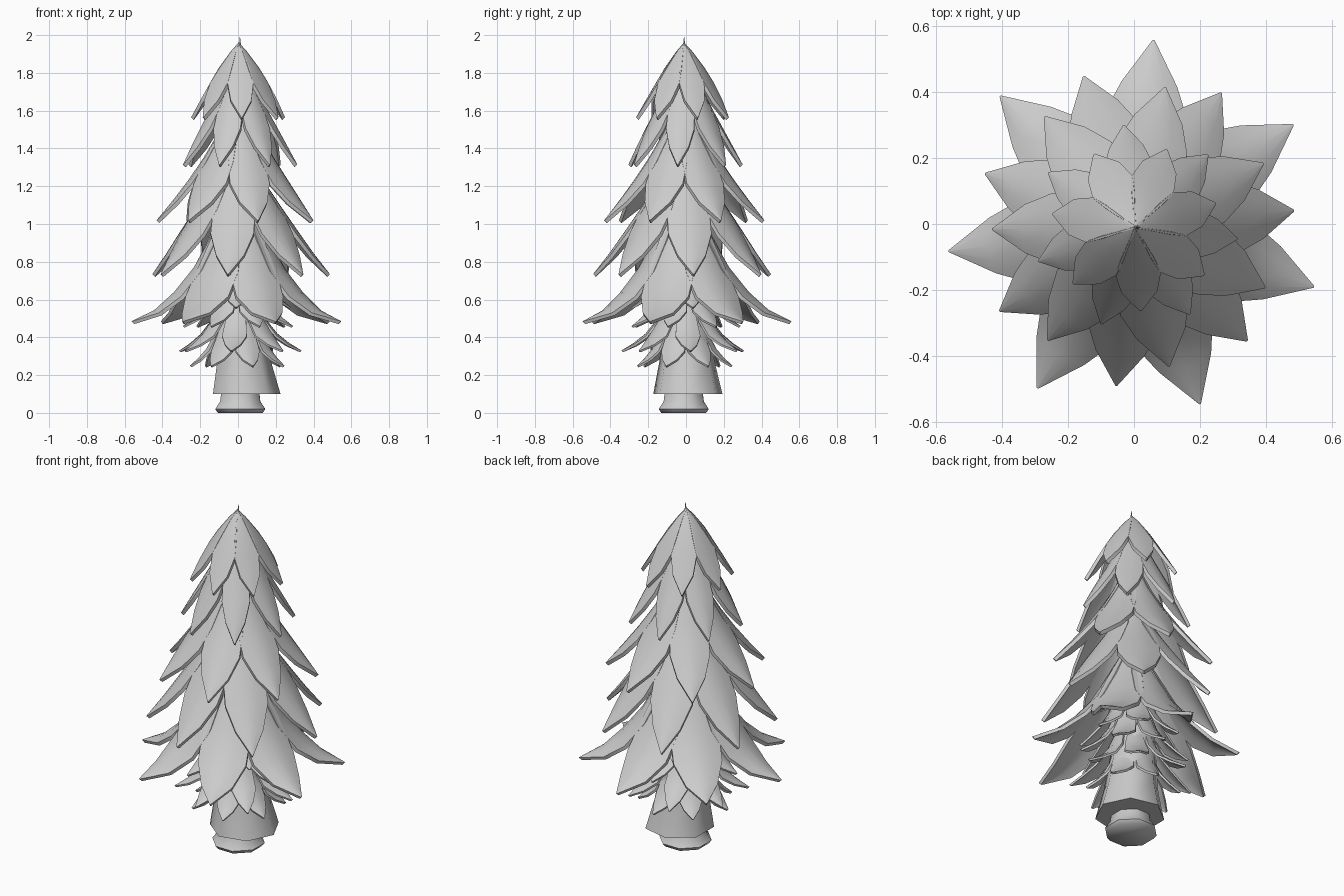
import bpy, bmesh, math

if "Cube" in bpy.data.objects:
    bpy.data.objects.remove(bpy.data.objects["Cube"])

CX, CY = 0.004, -0.01   # the leaf whorls sit slightly off centre


def finish(name, bm, angle=40):
    bmesh.ops.recalc_face_normals(bm, faces=bm.faces)
    me = bpy.data.meshes.new(name)
    bm.to_mesh(me)
    bm.free()
    ob = bpy.data.objects.new(name, me)
    bpy.context.collection.objects.link(ob)
    bpy.ops.object.select_all(action='DESELECT')
    ob.select_set(True)
    bpy.context.view_layer.objects.active = ob
    bpy.ops.object.shade_smooth_by_angle(angle=math.radians(angle))
    return ob


def leaf_tier(name, profile, start, thick=0.02, arch=0.3, count=7):
    """Ring of pointed, arched leaves; profile = (radius, height, half width)."""
    bm = bmesh.new()
    for i in range(count):
        a = math.radians(start) + i * math.tau / count
        ca, sa = math.cos(a), math.sin(a)
        layers = []
        for low in (0, 1):
            grid = []
            for r, z, w in profile:
                row = []
                for v in (-1, -0.5, 0, 0.5, 1):
                    # edges bend down and inwards, around the trunk
                    bend = arch * w * v * v
                    rr = max(r - bend * 0.5 - low * thick * 0.7, 0)
                    zz = z - bend * 0.6 - low * thick * 0.7
                    row.append(bm.verts.new((CX + rr * ca - w * v * sa,
                                             CY + rr * sa + w * v * ca, zz)))
                grid.append(row)
            layers.append(grid)
        top, bot = layers
        n = len(profile)
        for g in layers:
            for j in range(n - 1):
                for k in range(4):
                    bm.faces.new((g[j][k], g[j][k + 1], g[j + 1][k + 1], g[j + 1][k]))
        rim = [(j, 0) for j in range(n)] + [(n - 1, k) for k in range(1, 5)]
        rim += [(j, 4) for j in range(n - 2, -1, -1)] + [(0, k) for k in range(3, 0, -1)]
        for (j, k), (p, q) in zip(rim, rim[1:] + rim[:1]):
            bm.faces.new((top[j][k], top[p][q], bot[p][q], bot[j][k]))
    return finish(name, bm)


def lathe(name, rings, sides, turn=0.0, angle=65):
    """Closed stack of polygon rings; ring = (x, y, z, radius)."""
    bm = bmesh.new()
    loops = []
    for x, y, z, r in rings:
        loops.append([bm.verts.new((x + r * math.cos(turn + k * math.tau / sides),
                                    y + r * math.sin(turn + k * math.tau / sides), z))
                      for k in range(sides)])
    for lo, hi in zip(loops, loops[1:]):
        for k in range(sides):
            m = (k + 1) % sides
            bm.faces.new((lo[k], lo[m], hi[m], hi[k]))
    bm.faces.new(loops[0])
    bm.faces.new(loops[-1])
    return finish(name, bm, angle)


# Large leaf tiers, top to bottom
leaf_tier("crown_leaves", [(0, 1.96, .003), (.04, 1.915, .021), (.1, 1.83, .051),
                           (.145, 1.755, .069), (.2, 1.66, .055), (.255, 1.565, .003)],
          16.5, arch=0.12)
leaf_tier("upper_leaves", [(.03, 1.84, .016), (.1, 1.71, .05), (.15, 1.61, .07),
                           (.2, 1.52, .075), (.255, 1.42, .052), (.312, 1.315, .003)], 45)
leaf_tier("middle_leaves", [(.03, 1.65, .02), (.11, 1.48, .066), (.19, 1.345, .098),
                            (.265, 1.235, .108), (.345, 1.13, .075), (.435, 1.02, .003)], 26.5)
leaf_tier("lower_leaves", [(.04, 1.42, .025), (.13, 1.235, .08), (.22, 1.10, .112),
                           (.31, .97, .115), (.395, .85, .075), (.485, .735, .003)], 6)
leaf_tier("skirt_leaves", [(.05, 1.12, .035), (.15, .93, .095), (.24, .77, .13),
                           (.345, .64, .132), (.45, .545, .085), (.572, .485, .003)], 33)

# Small leaf tiers around the trunk
for n, (r, z, start) in enumerate([(.28, .56, 10), (.30, .46, 35), (.335, .33, 6), (.26, .25, 30)]):
    s = r - .1
    leaf_tier(f"small_leaves_{n + 1}",
              [(.09, z + .30, .025), (.1 + s * .18, z + .17, .055), (.1 + s * .45, z + .09, .066),
               (.1 + s * .72, z + .04, .042), (r, z, .003)], start, thick=0.012)

# Trunk, foot and tip
lathe("trunk", [(.037, .01, .10, .188), (.025, .005, .27, .15), (0, 0, .55, .12),
                (0, 0, 1.1, .06), (0, 0, 1.8, .015)], 7)
lathe("trunk_foot", [(.012, -.012, 0, .128), (.012, -.012, .02, .143), (.012, -.012, .06, .115),
                     (.012, -.012, .12, .107)], 8, math.radians(22))
lathe("tip_spike", [(.01, -.01, 1.91, .02), (.01, -.01, 1.955, .005), (.01, -.01, 1.99, .001)], 5)
